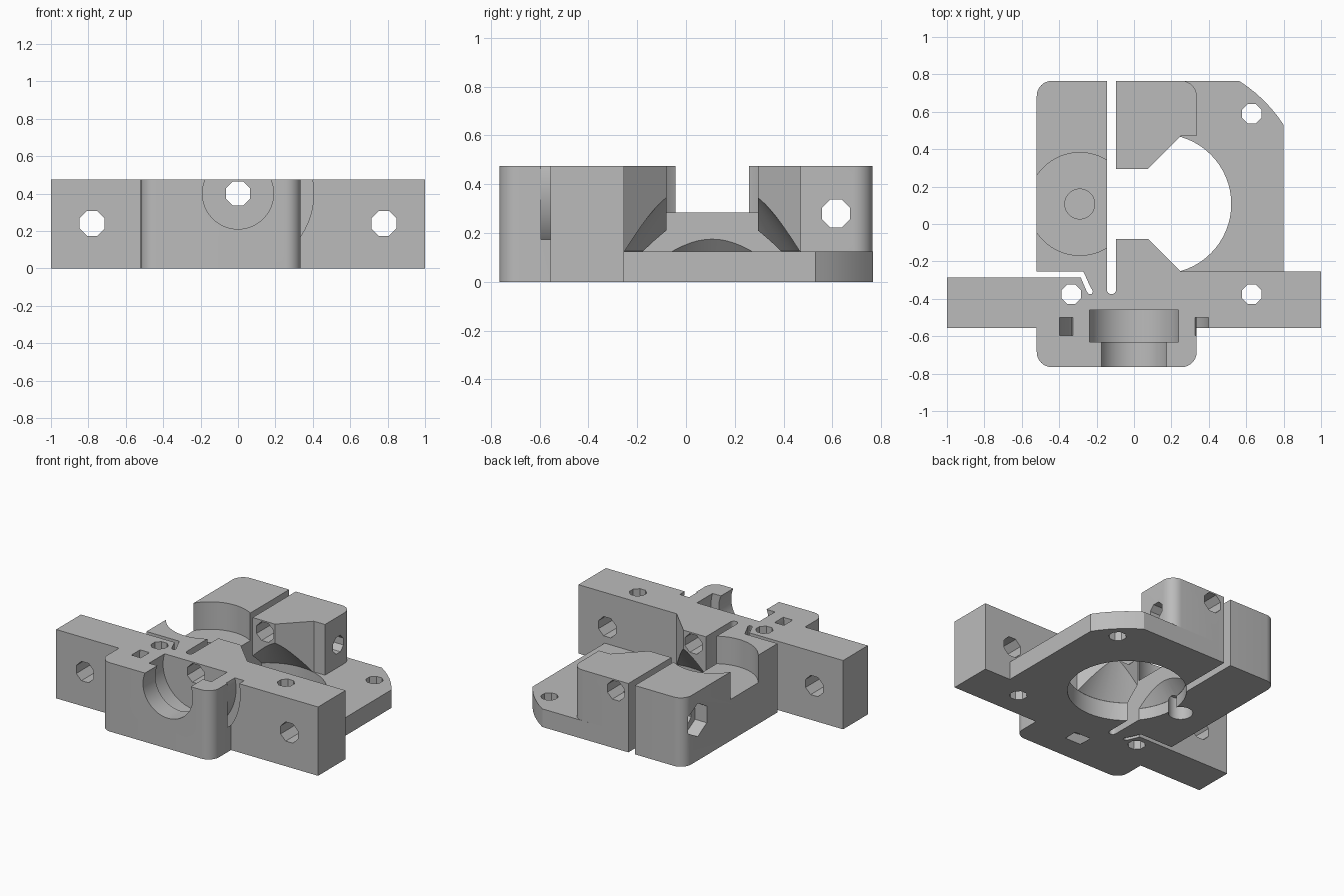
import bpy, bmesh, math
from mathutils import Matrix, Vector

cube = bpy.data.objects.get("Cube")
if cube:
    bpy.data.objects.remove(cube, do_unlink=True)

HEIGHT = 0.475
PLATE = 0.125
MOTOR = (0.147, 0.107)      # motor axis
BOLT = 0.4825               # motor bolt offset
AXLE = (-0.29, 0.107)       # idler axle
FILAMENT_Z = 0.4

grey = bpy.data.materials.new("grey plastic")
grey.use_nodes = True
grey.diffuse_color = (0.5, 0.5, 0.5, 1)
grey.node_tree.nodes["Principled BSDF"].inputs["Base Color"].default_value = (0.5, 0.5, 0.5, 1)


def to_object(name, bm):
    bmesh.ops.recalc_face_normals(bm, faces=bm.faces)
    mesh = bpy.data.meshes.new(name)
    bm.to_mesh(mesh)
    bm.free()
    mesh.materials.append(grey)
    obj = bpy.data.objects.new(name, mesh)
    bpy.context.collection.objects.link(obj)
    return obj


def prism(name, outline, z0, z1):
    bm = bmesh.new()
    face = bm.faces.new([bm.verts.new((x, y, z0)) for x, y in outline])
    top = bmesh.ops.extrude_face_region(bm, geom=[face])["geom"]
    verts = [v for v in top if isinstance(v, bmesh.types.BMVert)]
    bmesh.ops.translate(bm, verts=verts, vec=(0, 0, z1 - z0))
    return to_object(name, bm)


def tube(name, start, end, r1, r2=None, sides=64):
    """Cylinder or cone between two points, flat sides square to the axes."""
    a, b = Vector(start), Vector(end)
    turn = (b - a).to_track_quat('Z', 'Y').to_matrix().to_4x4()
    spin = Matrix.Rotation(math.pi / sides if sides == 8 else 0, 4, 'Z')
    bm = bmesh.new()
    bmesh.ops.create_cone(bm, cap_ends=True, segments=sides, radius1=r1,
                          radius2=r1 if r2 is None else r2, depth=(b - a).length,
                          matrix=Matrix.Translation((a + b) / 2) @ turn @ spin)
    return to_object(name, bm)


def combine(target, other, operation):
    mod = target.modifiers.new(operation, 'BOOLEAN')
    mod.operation = operation
    mod.solver = 'EXACT'
    mod.object = other
    with bpy.context.temp_override(object=target, active_object=target, selected_objects=[target]):
        bpy.ops.object.modifier_apply(modifier=mod.name)
    bpy.data.objects.remove(other, do_unlink=True)


def cut(target, *args, **kw):
    combine(target, tube("cutter", *args, **kw), 'DIFFERENCE')


def arc(cx, cy, r, a0, a1, steps=8):
    angles = [math.radians(a0 + (a1 - a0) * i / steps) for i in range(steps + 1)]
    return [(cx + r * math.cos(a), cy + r * math.sin(a)) for a in angles]


def corner(x, y, a0, r=0.08):
    """Rounded outer corner at (x, y), swept a quarter turn from a0."""
    mid = math.radians(a0 + 45)
    return arc(x - math.copysign(r, math.cos(mid)), y - math.copysign(r, math.sin(mid)), r, a0, a0 + 90)


# Front block with side wings and the root of the flexible hinge
body = prism("extruder_body", [(-1, -0.555), (-0.52, -0.555)]
             + corner(-0.52, -0.765, 180) + corner(0.335, -0.765, 270)
             + [(0.335, -0.555), (1, -0.555), (1, -0.255), (0.25, -0.255),
                (0.075, -0.08), (-0.095, -0.08)]
             + arc(-0.12, -0.35, 0.025, 0, -180)
             + [(-0.145, -0.32), (-0.241, -0.32), (-0.22, -0.36), (-0.226, -0.375),
                (-0.242, -0.375), (-0.252, -0.362), (-0.285, -0.285), (-1, -0.285)],
             0, HEIGHT)

# Motor plate with the clipped corner
plate = prism("motor_plate", [(0, -0.35), (0.8, -0.35)]
              + arc(*MOTOR, 0.778, 33, 57.8, 6) + [(0, 0.765)], 0, PLATE)
combine(body, plate, 'UNION')

# Rear filament guide block
guide = prism("rear_guide", [(-0.095, 0.295), (0.075, 0.295), (0.25, 0.47), (0.335, 0.47)]
              + corner(0.335, 0.765, 0) + [(-0.095, 0.765)], 0, HEIGHT)
combine(body, guide, 'UNION')

# Idler lever arm
arm = prism("lever_arm", [(-0.52, -0.255), (-0.27, -0.255), (-0.241, -0.32),
                          (-0.145, -0.32), (-0.145, 0.765)]
            + corner(-0.52, 0.765, 90), 0, HEIGHT)

# Motor opening, then the cone above it
mx, my = MOTOR
cut(body, (mx, my, -0.1), (mx, my, PLATE + 0.001), 0.373)
cut(body, (mx, my, PLATE), (mx, my, 0.41), 0.373, 0.15)
cut(arm, (mx, my, -0.1), (mx, my, 0.081), 0.373)
cut(arm, (mx, my, 0.08), (mx, my, 0.365), 0.373, 0.13)

# Bearing pocket and axle hole, closed by a thin membrane
ax, ay = AXLE
cut(arm, (ax, ay, 0.285), (ax, ay, 0.6), 0.275)
cut(arm, (ax, ay, 0.18), (ax, ay, 0.4), 0.08, sides=32)
cut(arm, (ax, ay, -0.1), (ax, ay, 0.15), 0.077, sides=32)

# Clamp screw hole and nut trap
for part in (body, arm):
    cut(part, (-0.8, 0.615, 0.28), (0.8, 0.615, 0.28), 0.062, sides=8)
cut(arm, (-0.6, 0.615, 0.28), (-0.43, 0.615, 0.28), 0.115, sides=6)

# Hot end socket and filament path
cut(body, (0, -0.9, FILAMENT_Z), (0, -0.62, FILAMENT_Z), 0.19)
cut(body, (0, -0.63, FILAMENT_Z), (0, -0.46, FILAMENT_Z), 0.25)
cut(body, (0, -0.9, FILAMENT_Z), (0, 0.9, FILAMENT_Z), 0.07, sides=8)

# Ring channel for a tie around the socket
ring = tube("ring_cutter", (0, -0.595, FILAMENT_Z), (0, -0.5, FILAMENT_Z), 0.405)
cut(ring, (0, -0.7, FILAMENT_Z), (0, -0.4, FILAMENT_Z), 0.335)
combine(body, ring, 'DIFFERENCE')

# Motor bolt holes
for sx, sy in ((-1, -1), (1, -1), (1, 1)):
    x, y = mx + sx * BOLT, my + sy * BOLT
    cut(body, (x, y, -0.1), (x, y, 0.6), 0.056, sides=8)

# Mounting holes in the wings
for x in (-0.78, 0.78):
    cut(body, (x, -0.9, 0.24), (x, 0, 0.24), 0.072, sides=8)

# Join the arm at its hinge and shade
combine(body, arm, 'UNION')
bpy.ops.object.select_all(action='DESELECT')
body.select_set(True)
bpy.context.view_layer.objects.active = body
bpy.ops.object.shade_smooth_by_angle(angle=math.radians(25))
